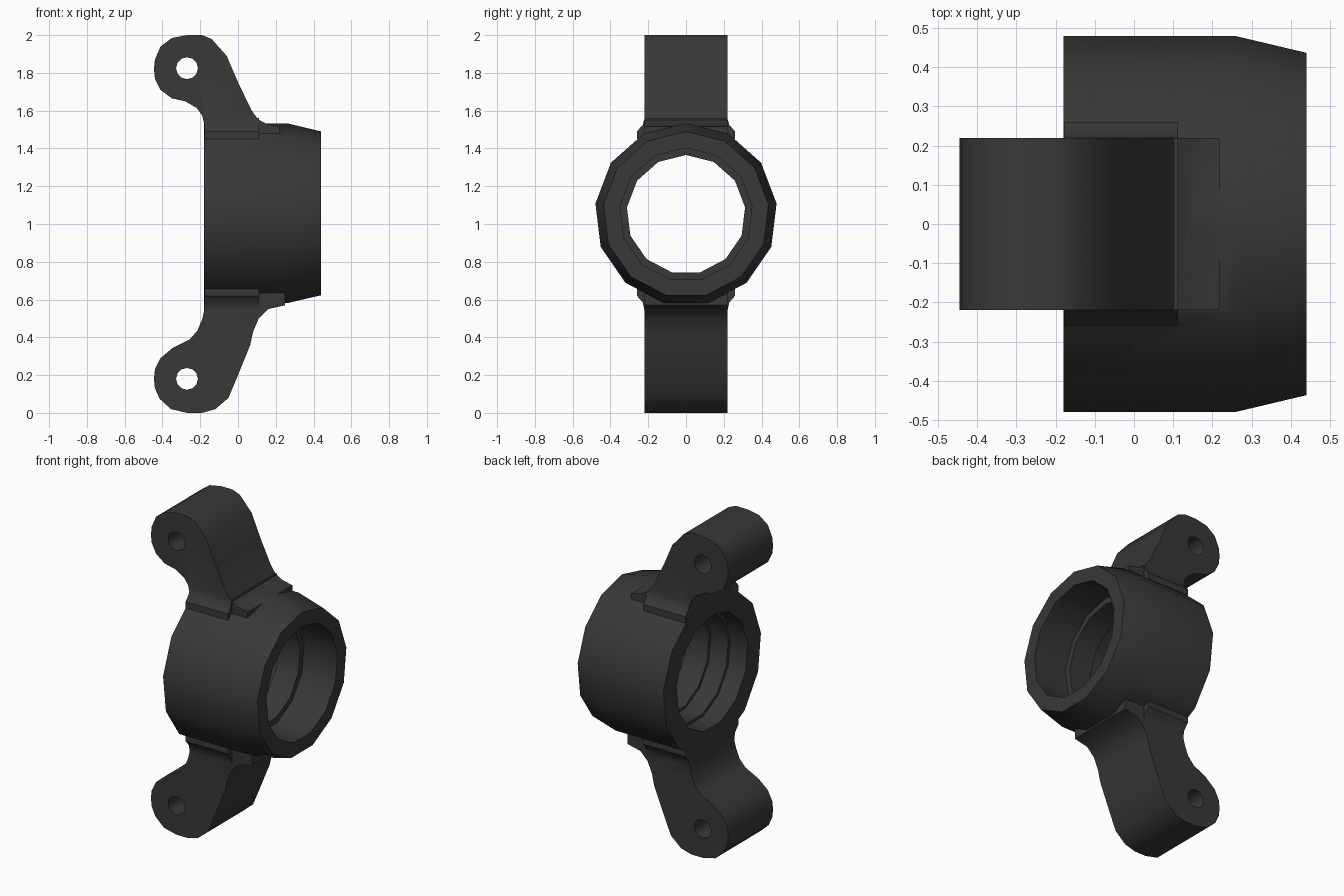
import bpy, bmesh, math

if "Cube" in bpy.data.objects:
    bpy.data.objects.remove(bpy.data.objects["Cube"])

MAT = bpy.data.materials.new("dark grey plastic")
MAT.diffuse_color = (0.04, 0.04, 0.04, 1)
MAT.use_nodes = True
MAT.node_tree.nodes["Principled BSDF"].inputs["Base Color"].default_value = MAT.diffuse_color
HUB_Z = 1.05


def make(name, bm):
    bmesh.ops.recalc_face_normals(bm, faces=bm.faces)
    me = bpy.data.meshes.new(name)
    bm.to_mesh(me)
    bm.free()
    me.materials.append(MAT)
    ob = bpy.data.objects.new(name, me)
    bpy.context.collection.objects.link(ob)
    return ob


def prism(name, pts, depth):
    """Extrude a closed outline of 3D points along a vector."""
    bm = bmesh.new()
    face = bm.faces.new([bm.verts.new(p) for p in pts])
    ext = bmesh.ops.extrude_face_region(bm, geom=[face])
    verts = [g for g in ext["geom"] if isinstance(g, bmesh.types.BMVert)]
    bmesh.ops.translate(bm, verts=verts, vec=depth)
    return make(name, bm)


def lathe(name, profile, sides):
    """Revolve a closed (x, radius) profile around the hub axis."""
    bm = bmesh.new()
    rings = []
    for i in range(sides):
        a = math.pi / 2 + 2 * math.pi * i / sides
        rings.append([bm.verts.new((x, r * math.cos(a), HUB_Z + r * math.sin(a)))
                      for x, r in profile])
    n = len(profile)
    for i in range(sides):
        p, q = rings[i], rings[(i + 1) % sides]
        for j in range(n):
            k = (j + 1) % n
            bm.faces.new((p[j], p[k], q[k], q[j]))
    return make(name, bm)


def boolean(ob, other, op):
    mod = ob.modifiers.new(op.lower(), 'BOOLEAN')
    mod.operation = op
    mod.solver = 'EXACT'
    mod.object = other
    bpy.context.view_layer.objects.active = ob
    bpy.ops.object.modifier_apply(modifier=mod.name)
    bpy.data.objects.remove(other)


# Bearing hub: chamfered right end, stepped bore
carrier = lathe("bearing_carrier", [
    (-0.18, 0.483), (0.26, 0.483), (0.44, 0.44), (0.44, 0.352),
    (0.21, 0.352), (0.21, 0.315), (0.06, 0.315), (0.06, 0.333),
    (-0.06, 0.333), (-0.06, 0.352), (-0.18, 0.352)], 13)

# Arm outlines, from the hub's left edge round the eye to the hub's top
upper = [(-0.179, 1.43), (-0.179, 1.53), (-0.19, 1.575), (-0.22, 1.615),
         (-0.28, 1.65), (-0.35, 1.665), (-0.41, 1.71), (-0.44, 1.77),
         (-0.445, 1.82), (-0.44, 1.87), (-0.41, 1.94), (-0.35, 1.985),
         (-0.27, 2.0), (-0.19, 2.0), (-0.14, 1.98), (-0.06, 1.89),
         (0.0, 1.75), (0.07, 1.605), (0.105, 1.555), (0.15, 1.53),
         (0.22, 1.515), (0.22, 1.43)]
lower = [(-0.179, 0.67), (-0.179, 0.54), (-0.19, 0.495), (-0.215, 0.435),
         (-0.255, 0.39), (-0.345, 0.345), (-0.41, 0.29), (-0.44, 0.23),
         (-0.445, 0.18), (-0.44, 0.13), (-0.415, 0.075), (-0.355, 0.02),
         (-0.27, 0.0), (-0.19, 0.0), (-0.12, 0.02), (-0.05, 0.08),
         (0.0, 0.2), (0.065, 0.36), (0.08, 0.43), (0.11, 0.5),
         (0.16, 0.55), (0.25, 0.57), (0.25, 0.67)]

for side, outline, eye_z in (("upper", upper, 1.825), ("lower", lower, 0.18)):
    arm = prism(side + "_arm", [(x, -0.22, z) for x, z in outline], (0, 0.44, 0))
    # Pivot hole through the eye
    hole = [(-0.27 + 0.058 * math.cos(math.tau * i / 12), -0.4,
             eye_z + 0.058 * math.sin(math.tau * i / 12)) for i in range(12)]
    boolean(arm, prism("pivot_cutter", hole, (0, 0.8, 0)), 'DIFFERENCE')
    boolean(carrier, arm, 'UNION')
    # Flared root where the arm meets the hub
    s = 1 if side == "upper" else -1
    h = [0.51, 0.475, 0.44, 0.40] if s > 0 else [0.51, 0.465, 0.43, 0.39]
    half = [(0.2195, h[0]), (0.229, h[1]), (0.26, h[2]), (0.26, h[3])]
    loop = half + [(-y, z) for y, z in reversed(half)]
    root = prism(side + "_root", [(-0.178, y, HUB_Z + s * z) for y, z in loop],
                 (0.29, 0, 0))
    boolean(carrier, root, 'UNION')

# Smooth the rounded walls, keep the rims crisp
bpy.ops.object.select_all(action='DESELECT')
carrier.select_set(True)
bpy.context.view_layer.objects.active = carrier
bpy.ops.object.shade_smooth_by_angle(angle=math.radians(35))
